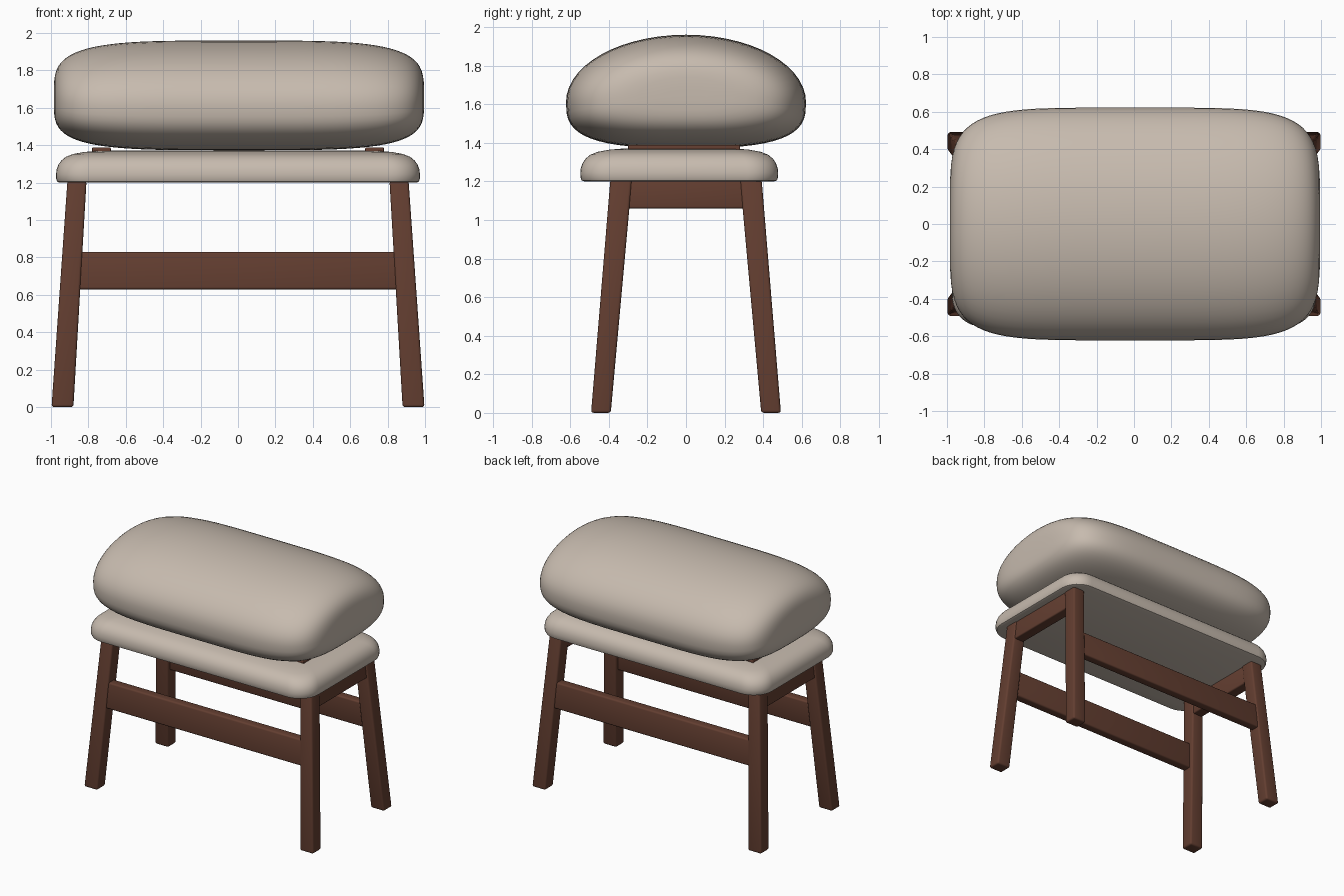
import bpy, bmesh, math

if "Cube" in bpy.data.objects:
    bpy.data.objects.remove(bpy.data.objects["Cube"])


def material(name, col):
    m = bpy.data.materials.new(name)
    m.diffuse_color = (*col, 1)
    m.use_nodes = True
    m.node_tree.nodes["Principled BSDF"].inputs["Base Color"].default_value = m.diffuse_color
    return m


wood = material("brown wood", (0.125, 0.048, 0.03))
fabric = material("beige fabric", (0.57, 0.495, 0.425))


def make(name, bm, mat, angle):
    bmesh.ops.recalc_face_normals(bm, faces=bm.faces)
    me = bpy.data.meshes.new(name)
    bm.to_mesh(me)
    bm.free()
    me.materials.append(mat)
    ob = bpy.data.objects.new(name, me)
    bpy.context.collection.objects.link(ob)
    bpy.ops.object.select_all(action='DESELECT')
    ob.select_set(True)
    bpy.context.view_layer.objects.active = ob
    bpy.ops.object.shade_smooth_by_angle(angle=math.radians(angle))
    return ob


def loft(name, rings, mat, angle):
    # skin closed rings of points and cap both ends
    bm = bmesh.new()
    vs = [[bm.verts.new(p) for p in r] for r in rings]
    n = len(vs[0])
    for a, b in zip(vs, vs[1:]):
        for i in range(n):
            j = (i + 1) % n
            bm.faces.new((a[i], a[j], b[j], b[i]))
    bm.faces.new(vs[0])
    bm.faces.new(vs[-1])
    return make(name, bm, mat, angle)


def rect(x0, x1, y0, y1, z):
    return [(x0, y0, z), (x1, y0, z), (x1, y1, z), (x0, y1, z)]


def beam(name, low, high, bevel=0.014):
    # straight wooden member between two rectangles, with eased edges
    bm = bmesh.new()
    v = [bm.verts.new(p) for p in rect(*low) + rect(*high)]
    for f in ((0, 1, 2, 3), (4, 5, 6, 7), (0, 1, 5, 4), (1, 2, 6, 5),
              (2, 3, 7, 6), (3, 0, 4, 7)):
        bm.faces.new([v[i] for i in f])
    bmesh.ops.recalc_face_normals(bm, faces=bm.faces)
    bmesh.ops.bevel(bm, geom=bm.edges[:], offset=bevel, segments=3,
                    profile=0.5, affect='EDGES')
    return make(name, bm, wood, 35)


# splayed legs
for sx, side in ((-1, "left"), (1, "right")):
    for sy, end in ((-1, "front"), (1, "back")):
        beam(f"{end}_{side}_leg",
             (*sorted((sx * 0.88, sx * 0.997)), *sorted((sy * 0.39, sy * 0.492)), 0.0),
             (*sorted((sx * 0.81, sx * 0.912)), *sorted((sy * 0.28, sy * 0.392)), 1.21))
    # short rail under the seat
    beam(f"{side}_rail",
         (*sorted((sx * 0.825, sx * 0.912)), -0.35, 0.35, 1.06),
         (*sorted((sx * 0.82, sx * 0.905)), -0.35, 0.35, 1.21), 0.01)
    # spacer between seat and cushion
    beam(f"{side}_spacer",
         (*sorted((sx * 0.68, sx * 0.78)), -0.30, 0.28, 1.345),
         (*sorted((sx * 0.68, sx * 0.78)), -0.30, 0.28, 1.388), 0.006)

# long rails
for sy, end in ((-1, "front"), (1, "back")):
    beam(f"{end}_rail",
         (-0.90, 0.90, *sorted((sy * 0.36, sy * 0.43)), 0.63),
         (-0.90, 0.90, *sorted((sy * 0.345, sy * 0.415)), 0.83), 0.012)


# seat pad: rounded rectangles stacked with a soft shoulder
def rounded(inset, z, r=0.16):
    hx, hy, r = 0.973 - inset, 0.513 - inset, max(r - inset * 0.4, 0.06)
    pts = []
    for k, (cx, cy) in enumerate(((1, 1), (-1, 1), (-1, -1), (1, -1))):
        for i in range(9):
            a = math.pi / 2 * (k + i / 8)
            pts.append((cx * (hx - r) + r * math.cos(a),
                        -0.035 + cy * (hy - r) + r * math.sin(a), z))
    return pts


levels = ((0.02, 1.2), (0.007, 1.205), (0.001, 1.22), (0, 1.245), (0.003, 1.27),
          (0.012, 1.295), (0.028, 1.318), (0.052, 1.338), (0.09, 1.353),
          (0.15, 1.364), (0.22, 1.37), (0.32, 1.372))
loft("seat", [rounded(i, z) for i, z in levels], fabric, 40)


# cushion: domed cross-sections swept along x, shrinking at the ends
def power(c, e):
    return math.copysign(abs(c) ** e, c)


rings = []
N = 40
for k in range(N + 1):
    t = -math.pi / 2 + math.pi * (0.004 + 0.992 * k / N)
    u = power(math.sin(t), 0.45)
    w = (1 - abs(u) ** 5) ** 0.2
    h = (1 - abs(u) ** 4) ** 0.25
    ring = []
    for i in range(56):
        a = 2 * math.pi * i / 56
        c, s = math.cos(a), math.sin(a)
        if s >= 0:
            y, z = c, 1.61 + 0.35 * s
        else:
            y, z = power(c, 2 / 3), 1.61 - 0.237 * abs(s) ** (2 / 3)
        ring.append((0.005 + 0.99 * u, 0.622 * w * y, 1.65 + (z - 1.65) * h))
    rings.append(ring)
loft("cushion", rings, fabric, 60)
